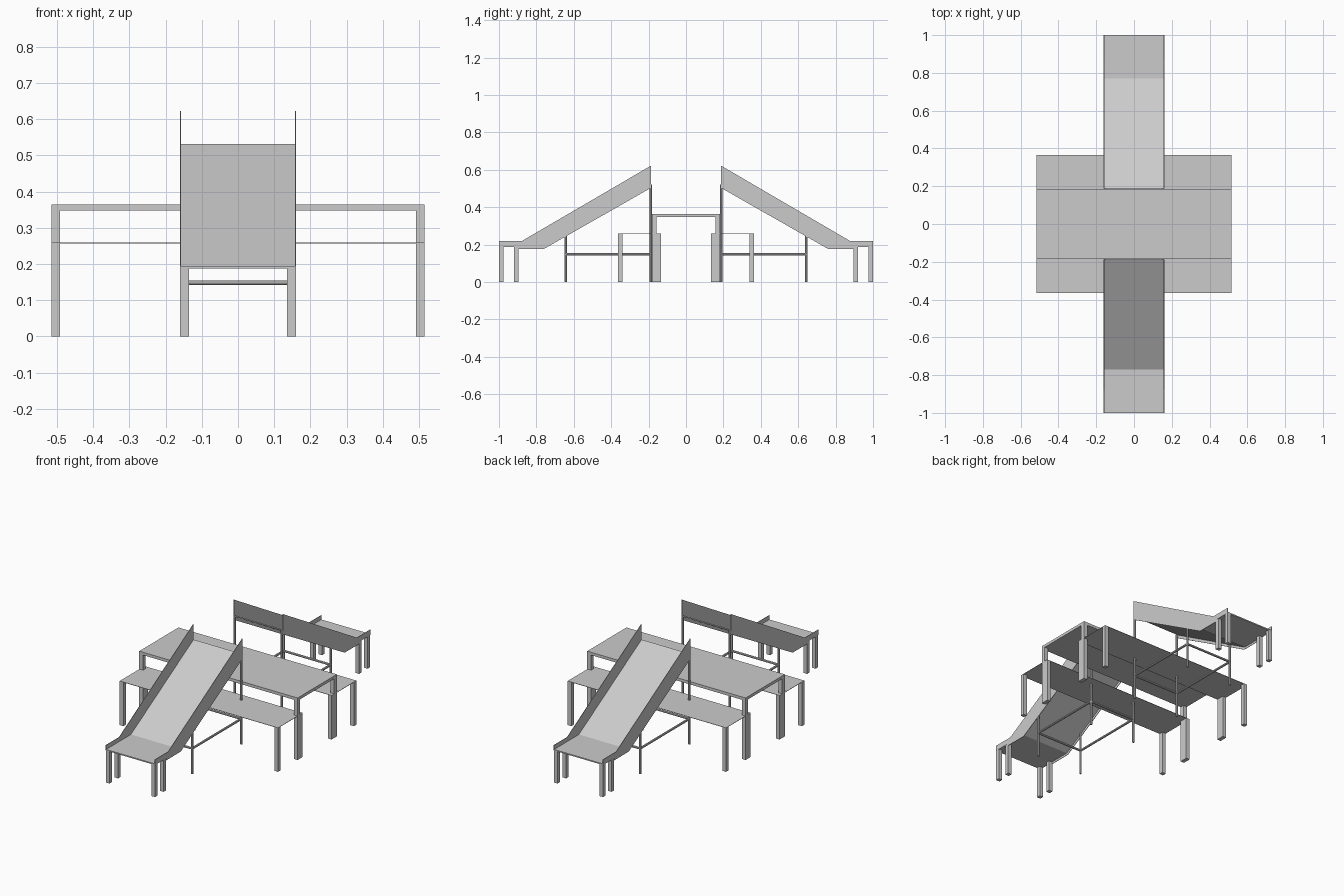
import bpy, bmesh
from mathutils import Vector

if "Cube" in bpy.data.objects:
    bpy.data.objects.remove(bpy.data.objects["Cube"])


def finish(name, bm):
    bmesh.ops.recalc_face_normals(bm, faces=bm.faces)
    me = bpy.data.meshes.new(name)
    bm.to_mesh(me)
    bm.free()
    ob = bpy.data.objects.new(name, me)
    bpy.context.collection.objects.link(ob)
    return ob


def box(name, x0, x1, y0, y1, z0, z1):
    bm = bmesh.new()
    bmesh.ops.create_cube(bm, size=1)
    bmesh.ops.scale(bm, vec=(x1 - x0, y1 - y0, z1 - z0), verts=bm.verts)
    bmesh.ops.translate(bm, vec=((x0 + x1) / 2, (y0 + y1) / 2, (z0 + z1) / 2), verts=bm.verts)
    return finish(name, bm)


def prism(name, profile, x0, x1):
    """Extrude a (y, z) profile along x."""
    bm = bmesh.new()
    face = bm.faces.new([bm.verts.new((x0, y, z)) for y, z in profile])
    ext = bmesh.ops.extrude_face_region(bm, geom=[face])
    moved = [v for v in ext["geom"] if isinstance(v, bmesh.types.BMVert)]
    bmesh.ops.translate(bm, vec=(x1 - x0, 0, 0), verts=moved)
    return finish(name, bm)


def rod(name, a, b, r=0.0065):
    a, b = Vector(a), Vector(b)
    bm = bmesh.new()
    bmesh.ops.create_cone(bm, cap_ends=True, segments=8, radius1=r, radius2=r, depth=(b - a).length)
    rot = (b - a).to_track_quat('Z', 'Y').to_matrix()
    bmesh.ops.rotate(bm, cent=(0, 0, 0), matrix=rot, verts=bm.verts)
    bmesh.ops.translate(bm, vec=(a + b) / 2, verts=bm.verts)
    return finish(name, bm)


def leg(name, x, y, side, end, height, t=0.024):
    """Square leg mirrored to the given side (x sign) and end (y sign)."""
    xs = sorted((side * x, side * (x - t)))
    ys = sorted((end * y, end * (y - t)))
    return box(name, *xs, *ys, 0, height)


# Table top
box("table_top", -0.515, 0.515, -0.182, 0.182, 0.348, 0.365)

wall = [(1, 0.22), (0.877, 0.22), (0.188, 0.622), (0.188, 0.503),
        (0.762, 0.176), (0.895, 0.176), (0.895, 0.188), (1, 0.188)]
deck = [(1, 0.195), (0.77, 0.195), (0.188, 0.531), (0.188, 0.523),
        (0.768, 0.188), (1, 0.188)]

for end, tag in ((-1, "front"), (1, "back")):
    # Bench seat, a thin sheet
    ys = sorted((end * 0.134, end * 0.364))
    box(tag + "_bench_seat", -0.515, 0.515, *ys, 0.257, 0.259)

    # Slide chute
    prism(tag + "_slide_deck", [(end * y, z) for y, z in deck], -0.159, 0.159)

    px, y_low, y_high, bar_z = 0.153, end * 0.644, end * 0.188, 0.148
    for side, s in ((-1, "left"), (1, "right")):
        n = f"{tag}_{s}_"
        # Table and bench legs
        leg(n + "table_leg", 0.515, 0.182, side, end, 0.348)
        leg(n + "bench_outer_leg", 0.515, 0.364, side, end, 0.257)
        leg(n + "bench_inner_leg", 0.515, 0.158, side, end, 0.257)

        # Slide side wall and landing legs
        prism(n + "slide_wall", [(end * y, z) for y, z in wall], side * 0.1575, side * 0.1605)
        leg(n + "landing_outer_leg", 0.16, 1.0, side, end, 0.188)
        leg(n + "landing_inner_leg", 0.16, 0.92, side, end, 0.188)

        # Slide support posts and side bar
        x = side * px
        rod(n + "low_post", (x, y_low, 0), (x, y_low, 0.262))
        rod(n + "high_post", (x, y_high, 0), (x, y_high, 0.522))
        rod(n + "side_bar", (x, y_low, bar_z), (x, y_high, bar_z))

    # Cross bars between the posts
    rod(tag + "_low_cross_bar", (-px, y_low, bar_z), (px, y_low, bar_z))
    rod(tag + "_high_cross_bar", (-px, y_high, bar_z), (px, y_high, bar_z))
